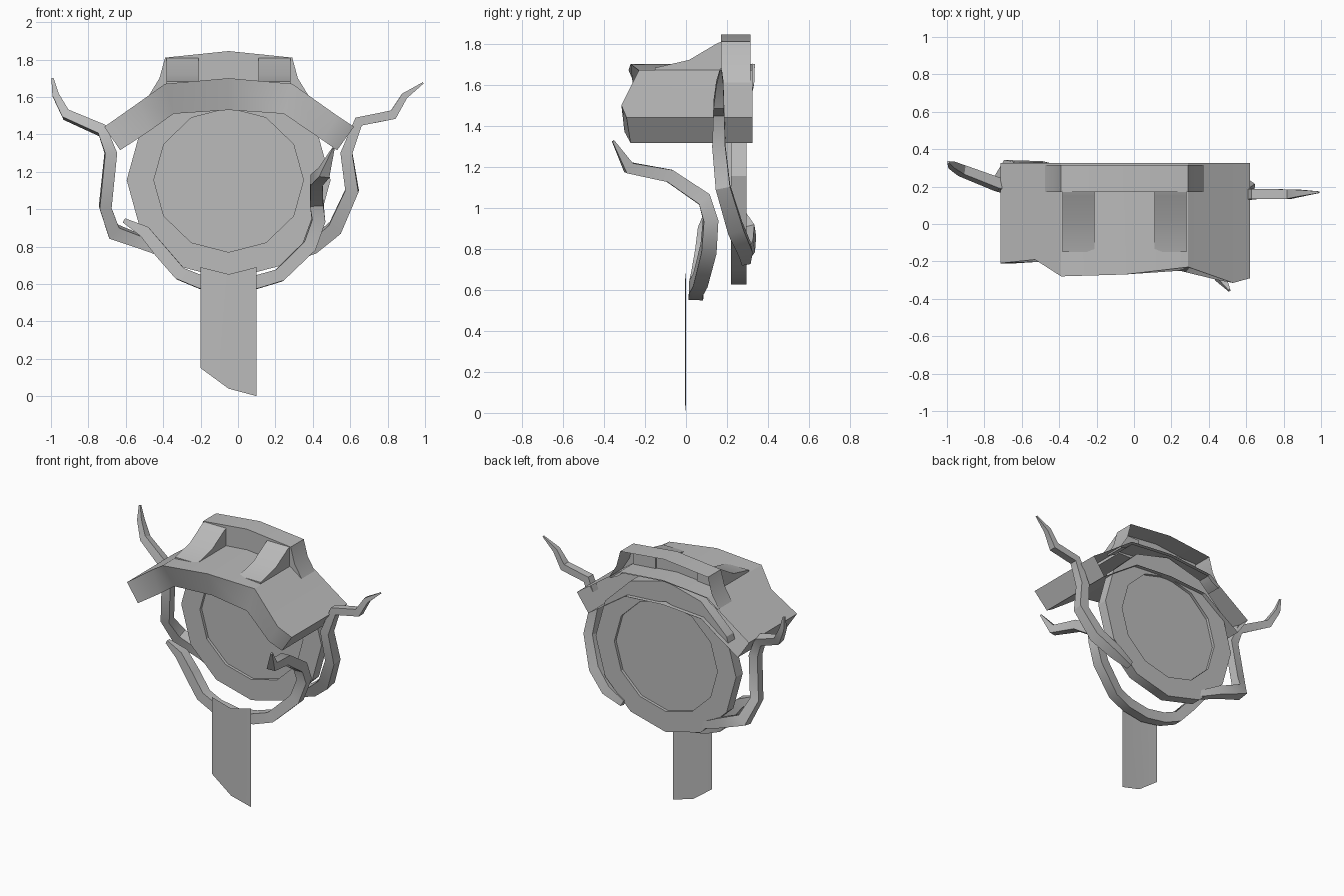
import bpy, bmesh, math
from mathutils import Vector, Quaternion

if "Cube" in bpy.data.objects:
    bpy.data.objects.remove(bpy.data.objects["Cube"])

CX = -0.05  # axis of the body
grey = bpy.data.materials.new("plain grey")
grey.use_nodes = True
grey.diffuse_color = (0.5, 0.5, 0.5, 1)
grey.node_tree.nodes["Principled BSDF"].inputs["Base Color"].default_value = grey.diffuse_color


def finish(name, bm, normals=True):
    if normals:
        bmesh.ops.recalc_face_normals(bm, faces=bm.faces[:])
    mesh = bpy.data.meshes.new(name)
    bm.to_mesh(mesh)
    bm.free()
    mesh.materials.append(grey)
    ob = bpy.data.objects.new(name, mesh)
    bpy.context.collection.objects.link(ob)
    bpy.context.view_layer.objects.active = ob
    ob.select_set(True)
    bpy.ops.object.shade_smooth_by_angle(angle=math.radians(30))
    ob.select_set(False)
    return ob


def bridge(bm, a, b, closed=True):
    n = len(a)
    for i in range(n if closed else n - 1):
        j = (i + 1) % n
        bm.faces.new((a[i], a[j], b[j], b[i]))


def band(name, upper, lower, back):
    """Thick bent band with a closed front and an open back."""
    bm = bmesh.new()
    rows = [[bm.verts.new(p) for p in row] for row in (upper, lower)]
    bridge(bm, rows[0], rows[1], closed=False)
    rear = [[bm.verts.new((p[0], back, p[2])) for p in row] for row in (upper, lower)]
    bridge(bm, rows[0] + rows[1][::-1], rear[0] + rear[1][::-1])
    return finish(name, bm)


def branch(name, path, sides=4):
    """Tapered angular tube along points (x, y, z, radius)."""
    bm = bmesh.new()
    pts = [Vector(p[:3]) for p in path]
    rings, side, old = [], None, None
    for i, p in enumerate(pts):
        t = (pts[min(i + 1, len(pts) - 1)] - pts[max(i - 1, 0)]).normalized()
        if side is None:
            side = t.cross(Vector((0, 1, 0))).normalized()
        else:
            side = old.rotation_difference(t) @ side
        old = t
        ring = []
        for k in range(sides):
            turn = Quaternion(t, math.tau * (k + 0.5) / sides)
            ring.append(bm.verts.new(p + turn @ side * path[i][3]))
        rings.append(ring)
    for a, b in zip(rings, rings[1:]):
        bridge(bm, a, b)
    bm.faces.new(rings[0])
    bm.faces.new(rings[-1])
    return finish(name, bm)


def loop(bm, rx, rz, y):
    return [bm.verts.new((CX + rx * math.cos(math.tau * i / 12), y,
                          1.155 + rz * math.sin(math.tau * i / 12))) for i in range(12)]


# Twelve-sided ring
bm = bmesh.new()
sections = [loop(bm, *s) for s in ((0.545, 0.53, 0.22), (0.545, 0.53, 0.295),
                                   (0.4, 0.385, 0.295), (0.4, 0.385, 0.22))]
for i in range(4):
    bridge(bm, sections[i], sections[(i + 1) % 4])
finish("round_frame", bm)

# Face panel set in the ring
bm = bmesh.new()
front, rear = loop(bm, 0.4, 0.385, 0.24), loop(bm, 0.4, 0.385, 0.275)
bridge(bm, front, rear)
bm.faces.new(front)
bm.faces.new(rear)
finish("face_panel", bm)

# Bent visor with an uneven front edge
band("visor",
     [(-0.715, -0.21, 1.44), (-0.53, -0.19, 1.57), (-0.39, -0.28, 1.67), (CX, -0.27, 1.70),
      (0.29, -0.23, 1.67), (0.53, -0.315, 1.50), (0.62, -0.29, 1.44)],
     [(-0.63, -0.21, 1.315), (-0.47, -0.2, 1.42), (-0.345, -0.21, 1.51), (CX, -0.22, 1.53),
      (0.245, -0.25, 1.51), (0.45, -0.3, 1.37), (0.53, -0.27, 1.315)], 0.325)

# Raised crown behind the visor top
band("crown",
     [(CX + x, 0.17, z) for x, z in ((-0.425, 1.61), (-0.37, 1.70), (-0.34, 1.81), (0, 1.845),
                                     (0.34, 1.81), (0.37, 1.70), (0.425, 1.61))],
     [(CX + x, 0.17, z) for x, z in ((-0.42, 1.60), (-0.36, 1.63), (-0.33, 1.66), (0, 1.69),
                                     (0.33, 1.66), (0.36, 1.63), (0.42, 1.60))], 0.315)

# Two sloped ribs in front of the crown
for name, x in (("right_rib", -0.297), ("left_rib", 0.195)):
    bm = bmesh.new()
    profile = ((0.18, 1.812), (0.15, 1.80), (0.015, 1.72), (-0.15, 1.682),
               (-0.15, 1.65), (0.18, 1.65))
    a, b = [[bm.verts.new((x + d, y, z)) for y, z in profile] for d in (-0.086, 0.086)]
    bridge(bm, a, b)
    bm.faces.new(a)
    bm.faces.new(b)
    finish(name, bm)

# Side antlers, tip to root
branch("left_antler", [
    (0.99, 0.17, 1.675, 0.006), (0.89, 0.165, 1.605, 0.025), (0.83, 0.16, 1.505, 0.036),
    (0.645, 0.16, 1.468, 0.038), (0.58, 0.16, 1.30, 0.045), (0.61, 0.18, 1.10, 0.05),
    (0.52, 0.24, 0.90, 0.055), (0.40, 0.285, 0.80, 0.05), (0.28, 0.29, 0.74, 0.03)])
branch("right_antler", [
    (-0.992, 0.33, 1.70, 0.008), (-0.975, 0.315, 1.61, 0.025), (-0.92, 0.285, 1.505, 0.036),
    (-0.725, 0.21, 1.42, 0.042), (-0.68, 0.20, 1.30, 0.045), (-0.71, 0.23, 1.01, 0.045),
    (-0.665, 0.30, 0.88, 0.055), (-0.48, 0.30, 0.81, 0.045), (-0.32, 0.27, 0.74, 0.03)])

# Lower horn sweeping under the ring
branch("lower_horn", [
    (-0.61, 0.09, 0.94, 0.018), (-0.50, 0.09, 0.88, 0.045), (-0.41, 0.08, 0.77, 0.05),
    (-0.31, 0.06, 0.655, 0.05), (-0.20, 0.05, 0.61, 0.05), (CX, 0.05, 0.585, 0.05),
    (0.10, 0.05, 0.61, 0.05), (0.22, 0.07, 0.645, 0.05), (0.38, 0.11, 0.80, 0.052),
    (0.43, 0.12, 0.94, 0.05), (0.42, 0.09, 1.04, 0.05), (0.42, -0.08, 1.155, 0.045),
    (0.46, -0.28, 1.195, 0.04), (0.51, -0.355, 1.325, 0.008)])

# Hanging strap, a single thin sheet
bm = bmesh.new()
top = [bm.verts.new(p) for p in ((-0.2, 0.0, 0.69), (CX, -0.004, 0.652), (0.1, 0.0, 0.69))]
low = [bm.verts.new(p) for p in ((-0.2, 0.0, 0.15), (CX, -0.004, 0.04), (0.1, 0.0, 0.0))]
bridge(bm, top, low, closed=False)
finish("strap", bm)
